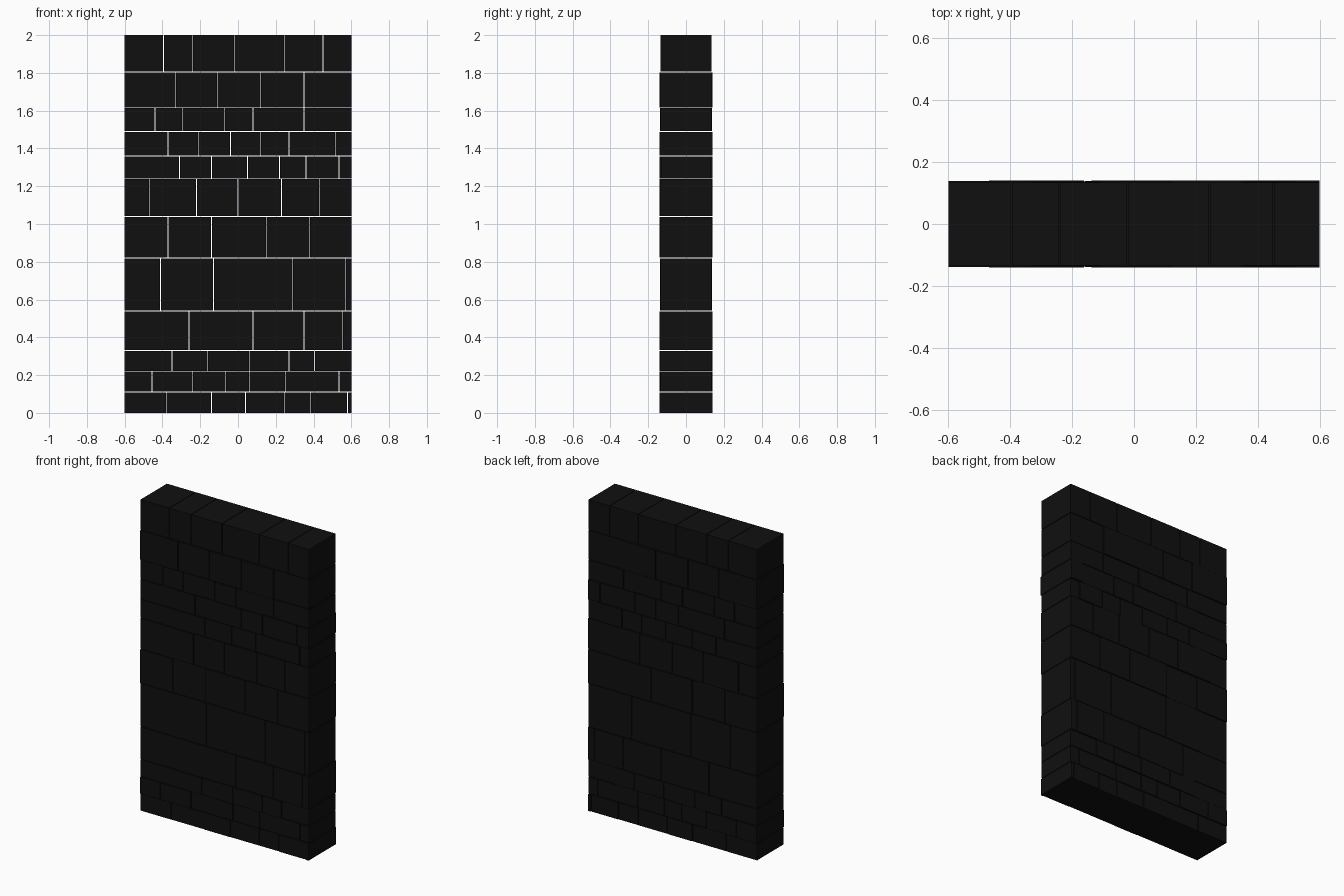
import bpy, bmesh, random
from mathutils import Matrix, Vector

if "Cube" in bpy.data.objects:
    bpy.data.objects.remove(bpy.data.objects["Cube"])

random.seed(4)
HALF_WIDTH = 0.6
GAP = 0.004

# each course: top height, x positions of its vertical joints
COURSES = [
    (0.11, [-0.38, -0.14, 0.04, 0.245, 0.385, 0.58]),
    (0.22, [-0.455, -0.24, -0.065, 0.06, 0.25, 0.535]),
    (0.33, [-0.35, -0.16, 0.06, 0.27, 0.405]),
    (0.54, [-0.26, 0.08, 0.35, 0.555]),
    (0.82, [-0.41, -0.13, 0.29, 0.57]),
    (1.04, [-0.37, -0.14, 0.15, 0.38]),
    (1.24, [-0.47, -0.22, 0.0, 0.23, 0.43]),
    (1.36, [-0.31, -0.14, 0.05, 0.22, 0.36, 0.535]),
    (1.49, [-0.37, -0.21, -0.04, 0.12, 0.27, 0.515]),
    (1.615, [-0.44, -0.295, -0.07, 0.08, 0.35]),
    (1.805, [-0.33, -0.11, 0.12, 0.35]),
    (2.0, [-0.395, -0.24, -0.02, 0.245, 0.45]),
]

stone = bpy.data.materials.new("dark_stone")
stone.diffuse_color = (0.005, 0.005, 0.005, 1)
stone.use_nodes = True
stone.node_tree.nodes["Principled BSDF"].inputs["Base Color"].default_value = stone.diffuse_color


def add_block(bm, x0, x1, half_depth, z0, z1):
    centre = Vector(((x0 + x1) / 2, 0, (z0 + z1) / 2))
    size = Vector((x1 - x0, 2 * half_depth, z1 - z0))
    bmesh.ops.create_cube(bm, size=1, matrix=Matrix.Translation(centre) @ Matrix.Diagonal(size.to_4d()))


# one object per course of separate blocks, with thin open joints
bottom = 0.0
for number, (top, joints) in enumerate(COURSES, 1):
    bm = bmesh.new()
    edges = [-HALF_WIDTH] + joints + [HALF_WIDTH]
    for i, (a, b) in enumerate(zip(edges, edges[1:])):
        left = a + (GAP / 2 if i else 0)
        right = b - (GAP / 2 if i < len(joints) else 0)
        lower = bottom + (GAP / 2 if number > 1 else 0)
        upper = top - (GAP / 2 if number < len(COURSES) else 0)
        depth = 0.134 if number == len(COURSES) else random.uniform(0.133, 0.141)
        add_block(bm, left, right, depth, lower, upper)
    mesh = bpy.data.meshes.new(f"stone_course_{number}")
    bm.to_mesh(mesh)
    bm.free()
    mesh.materials.append(stone)
    bpy.context.collection.objects.link(bpy.data.objects.new(f"stone_course_{number}", mesh))
    bottom = top
